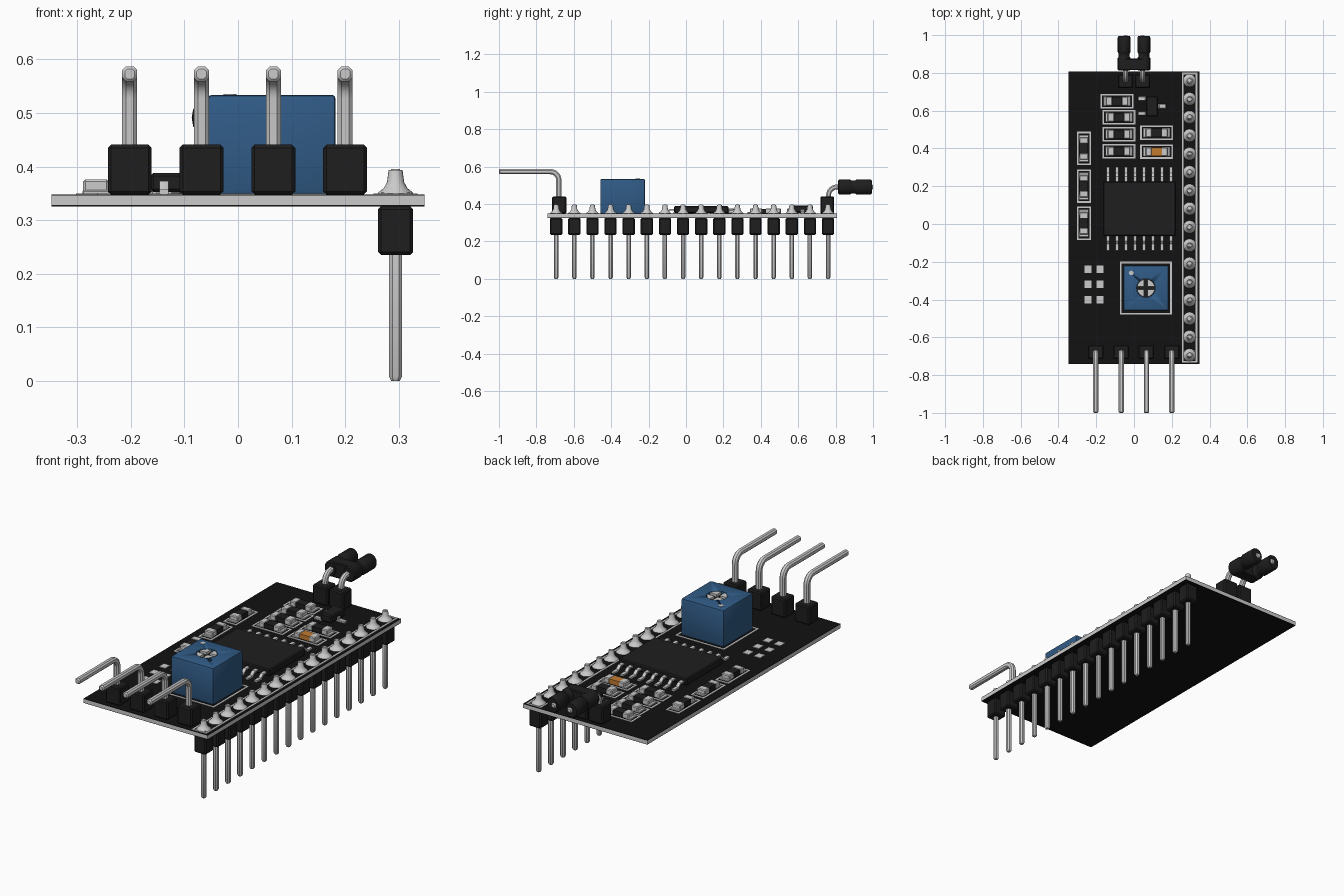
import bpy, bmesh, math
from mathutils import Matrix, Vector

if "Cube" in bpy.data.objects:
    bpy.data.objects.remove(bpy.data.objects["Cube"])

TOP, BOT = 0.348, 0.326          # board faces


def material(name, rgb):
    m = bpy.data.materials.new(name)
    m.diffuse_color = (*rgb, 1)
    m.use_nodes = True
    m.node_tree.nodes["Principled BSDF"].inputs["Base Color"].default_value = m.diffuse_color
    return m


BLACK = material("black_plastic", (0.013, 0.013, 0.013))
MASK = material("board_mask", (0.006, 0.006, 0.006))
BLUE = material("blue_plastic", (0.03, 0.105, 0.24))
ORANGE = material("orange_ceramic", (0.55, 0.2, 0.03))
GREY = None


def finish(name, bm, mat=None):
    bmesh.ops.recalc_face_normals(bm, faces=bm.faces)
    me = bpy.data.meshes.new(name)
    bm.to_mesh(me)
    bm.free()
    ob = bpy.data.objects.new(name, me)
    bpy.context.collection.objects.link(ob)
    if mat:
        me.materials.append(mat)
    bpy.ops.object.select_all(action='DESELECT')
    ob.select_set(True)
    bpy.context.view_layer.objects.active = ob
    bpy.ops.object.shade_smooth_by_angle(angle=math.radians(35))
    return ob


def box(bm, x0, x1, y0, y1, z0, z1, bevel=0, seg=1):
    c = Vector(((x0 + x1) / 2, (y0 + y1) / 2, (z0 + z1) / 2))
    s = Matrix.Diagonal((x1 - x0, y1 - y0, z1 - z0, 1))
    vs = bmesh.ops.create_cube(bm, size=1, matrix=Matrix.Translation(c) @ s)['verts']
    if bevel:
        es = list({e for v in vs for e in v.link_edges})
        bmesh.ops.bevel(bm, geom=es, offset=bevel, segments=seg, affect='EDGES', profile=0.5)


def cbox(bm, x, y, w, d, z0, z1, bevel=0, seg=1):
    box(bm, x - w / 2, x + w / 2, y - d / 2, y + d / 2, z0, z1, bevel, seg)


def skin(bm, rings):
    rings = [[bm.verts.new(p) for p in r] for r in rings]
    n = len(rings[0])
    for a, b in zip(rings, rings[1:]):
        for i in range(n):
            bm.faces.new((a[i], a[(i + 1) % n], b[(i + 1) % n], b[i]))
    bm.faces.new(rings[0])
    bm.faces.new(rings[-1])


def lathe(bm, profile, mat, n=16):
    skin(bm, [[mat @ Vector((r * math.cos(2 * math.pi * i / n), r * math.sin(2 * math.pi * i / n), z))
               for i in range(n)] for r, z in profile])


def sweep(bm, x, path, w, t, chamfer=0.25, tip=0.0):
    """Chamfered square wire along a (y, z) path at constant x."""
    pts = [Vector(p) for p in path]
    scale = [1] * len(pts)
    if tip:
        pts.insert(1, pts[0] + (pts[1] - pts[0]).normalized() * tip)
        pts.insert(-1, pts[-1] + (pts[-2] - pts[-1]).normalized() * tip)
        scale = [0.65] + [1] * len(scale) + [0.65]
    k = 1 - 2 * chamfer
    sec = [(1, k), (k, 1), (-k, 1), (-1, k), (-1, -k), (-k, -1), (k, -1), (1, -k)]
    rings = []
    for i, p in enumerate(pts):
        a = (pts[max(i, 1)] - pts[max(i, 1) - 1]).normalized()
        j = min(i, len(pts) - 2)
        b = (pts[j + 1] - pts[j]).normalized()
        d = (a + b).normalized()
        s, m = scale[i], 1 / max(0.5, d.dot(a))
        rings.append([(x + u * w / 2 * s, p.x - d.y * v * t / 2 * s * m, p.y + d.x * v * t / 2 * s * m)
                      for u, v in sec])
    skin(bm, rings)


def bent(y, z0, z1, y1, r):
    """Path rising at y, then turning level at z1 toward y1."""
    s = 1 if y1 > y else -1
    arc = [(y + s * r * (1 - math.cos(a)), z1 - r + r * math.sin(a))
           for a in [math.pi / 2 * i / 6 for i in range(7)]]
    return [(y, z0)] + arc + [(y1, z1)]


def outline(bm, x, y, w, d, t=0.009):
    z0, z1 = TOP, TOP + 0.002
    for s in (-1, 1):
        cbox(bm, x + s * (w - t) / 2, y, t, d, z0, z1)
        cbox(bm, x, y + s * (d - t) / 2, w - 2 * t, t, z0, z1)


# circuit board: pale core between two dark layers
bm = bmesh.new()
box(bm, -0.348, 0.348, -0.74, 0.807, BOT + 0.002, TOP - 0.002)
finish("board_core", bm)
bm = bmesh.new()
for z in (BOT, TOP - 0.002):
    box(bm, -0.348, 0.348, -0.74, 0.807, z, z + 0.002)
finish("board_surfaces", bm, MASK)

# long 16 pin header under the right edge
HX = 0.294
ys = [-0.694 + 0.0969 * i for i in range(16)]
body, pins, solder = bmesh.new(), bmesh.new(), bmesh.new()
for y in ys:
    cbox(body, HX, y, 0.066, 0.066, 0.235, BOT, 0.006)
    sweep(pins, HX, [(y, 0), (y, 0.396)], 0.024, 0.024, tip=0.008)
    lathe(solder, [(0.034, TOP), (0.032, 0.352), (0.022, 0.36), (0.016, 0.371), (0.013, 0.394)],
          Matrix.Translation((HX, y, 0)))
cbox(solder, HX, ys[0], 0.052, 0.048, TOP, TOP + 0.004)
finish("long_header_bodies", body, BLACK)
finish("long_header_pins", pins)
finish("solder_joints", solder)

# right-angle headers: four pins at the front, two at the back
fb, fp = bmesh.new(), bmesh.new()
for x in (-0.202, -0.068, 0.066, 0.2):
    cbox(fb, x, -0.678, 0.082, 0.076, TOP, 0.441, 0.006)
    sweep(fp, x, bent(-0.68, TOP, 0.573, -1.0, 0.045), 0.028, 0.028, tip=0.005)
finish("front_header_bodies", fb, BLACK)
finish("front_header_pins", fp)
bb, bp, jm = bmesh.new(), bmesh.new(), bmesh.new()
for s in (-1, 1):
    cbox(bb, s * 0.045, 0.755, 0.082, 0.072, TOP, 0.441, 0.006)
    sweep(bp, s * 0.045, bent(0.762, TOP, 0.491, 1.0, 0.045), 0.026, 0.026, tip=0.005)
    # jumper cap lobe, turned along y
    lathe(jm, [(0.034, 0.812), (0.04, 0.819), (0.04, 0.877), (0.034, 0.885), (0.034, 0.903),
               (0.04, 0.911), (0.04, 0.987), (0.035, 0.994)],
          Matrix.Translation((s * 0.052, 0, 0.491)) @ Matrix.Rotation(-math.pi / 2, 4, 'X')
          @ Matrix.Diagonal((0.86, 1, 1, 1)))
box(jm, -0.052, 0.052, 0.815, 0.875, 0.452, 0.53, 0.004)
finish("back_header_bodies", bb, BLACK)
finish("back_header_pins", bp)
finish("jumper_cap", jm, BLACK)

# trimmer: blue block with a recessed cross-slot screw
PX, PY, PZ = 0.063, -0.339, 0.534
bm = bmesh.new()
cbox(bm, PX, PY, 0.238, 0.238, TOP, PZ, 0.007, 2)
trim = finish("trimmer_body", bm, BLUE)
bm = bmesh.new()
lathe(bm, [(0.05, PZ - 0.02), (0.05, PZ + 0.05)], Matrix.Translation((PX, PY, 0)), 32)
cut = finish("trimmer_recess_cutter", bm)
cut.hide_render = True
cut.hide_viewport = True
mod = trim.modifiers.new("recess", 'BOOLEAN')
mod.object, mod.operation, mod.solver = cut, 'DIFFERENCE', 'EXACT'
bm = bmesh.new()
lathe(bm, [(0.049, PZ - 0.021), (0.049, PZ - 0.014)], Matrix.Translation((PX, PY, 0)), 32)
finish("trimmer_screw_slot", bm, BLACK)
bm = bmesh.new()
g, r = 0.009, 0.047
a0 = math.asin(g / r)
for q in range(4):
    quarter = [(g, g)] + [(r * math.cos(a), r * math.sin(a)) for a in
                          [a0 + (math.pi / 2 - 2 * a0) * i / 6 for i in range(7)]]
    rot = Matrix.Translation((PX, PY, 0)) @ Matrix.Rotation(q * math.pi / 2, 4, 'Z')
    skin(bm, [[rot @ Vector((x, y, z)) for x, y in quarter] for z in (PZ - 0.014, PZ - 0.001)])
finish("trimmer_screw", bm)
bm = bmesh.new()
lathe(bm, [(0.012, PZ - 0.004), (0.012, PZ + 0.002)], Matrix.Translation((-0.015, -0.259, 0)))
finish("trimmer_marker", bm)

# main chip with gull-wing leads
bm = bmesh.new()
box(bm, -0.163, 0.222, -0.064, 0.226, 0.353, 0.388, 0.005)
finish("chip_body", bm, BLACK)
bm = bmesh.new()
for i in range(8):
    for s in (-1, 1):
        path = [(0.081 + s * d, z) for d, z in
                ((0.14, 0.369), (0.168, 0.369), (0.186, 0.353), (0.222, 0.353))]
        sweep(bm, -0.138 + 0.0478 * i, path, 0.017, 0.009, 0.05)
finish("chip_leads", bm)

# three-legged transistor
bm = bmesh.new()
cbox(bm, 0.095, 0.623, 0.064, 0.11, 0.353, 0.392, 0.006)
finish("transistor_body", bm, BLACK)
bm = bmesh.new()
for x, y in ((0.045, 0.664), (0.045, 0.585), (0.147, 0.623)):
    cbox(bm, x, y, 0.045, 0.022, TOP, 0.359, 0.002)
    cbox(bm, x + (0.02 if x < 0.1 else -0.02), y, 0.014, 0.02, TOP, 0.371, 0.002)
finish("transistor_legs", bm)

# surface-mount parts: (x, y, upright, orange) with printed outlines
smd = [(-0.09, 0.65, 0, 0), (-0.08, 0.565, 0, 0), (-0.08, 0.475, 0, 0), (-0.08, 0.385, 0, 0),
       (0.12, 0.483, 0, 0), (0.12, 0.383, 0, 1),
       (-0.265, 0.4, 1, 0), (-0.265, 0.2, 1, 0), (-0.265, 0.004, 1, 0)]
caps, dark, amber, lines = (bmesh.new() for _ in range(4))
for x, y, up, hot in smd:
    w, d = (0.045, 0.06) if up else (0.06, 0.045)
    cbox(amber if hot else dark, x, y, w, d, TOP + 0.002, 0.374)
    outline(lines, x, y, *((0.075, 0.177) if up else (0.175, 0.077)))
    for s in (-1, 1):
        ox, oy = (0, s * 0.042) if up else (s * 0.042, 0)
        cbox(caps, x + ox, y + oy, *((0.048, 0.034) if up else (0.034, 0.048)), TOP, 0.376, 0.004)
        cbox(caps, x + ox * 1.35, y + oy * 1.35, *((0.05, 0.03) if up else (0.03, 0.05)), TOP, 0.356, 0.002)
finish("resistor_ends", caps)
finish("resistor_bodies", dark, BLACK)
finish("capacitor_body", amber, ORANGE)
outline(lines, PX, PY, 0.275, 0.28)
outline(lines, HX, 0.034, 0.082, 1.535)
finish("printed_outlines", lines)

# bare address pads
bm = bmesh.new()
for x in (-0.244, -0.18):
    for y in (-0.24, -0.32, -0.4):
        cbox(bm, x, y, 0.036, 0.04, TOP, TOP + 0.003)
finish("address_pads", bm)
